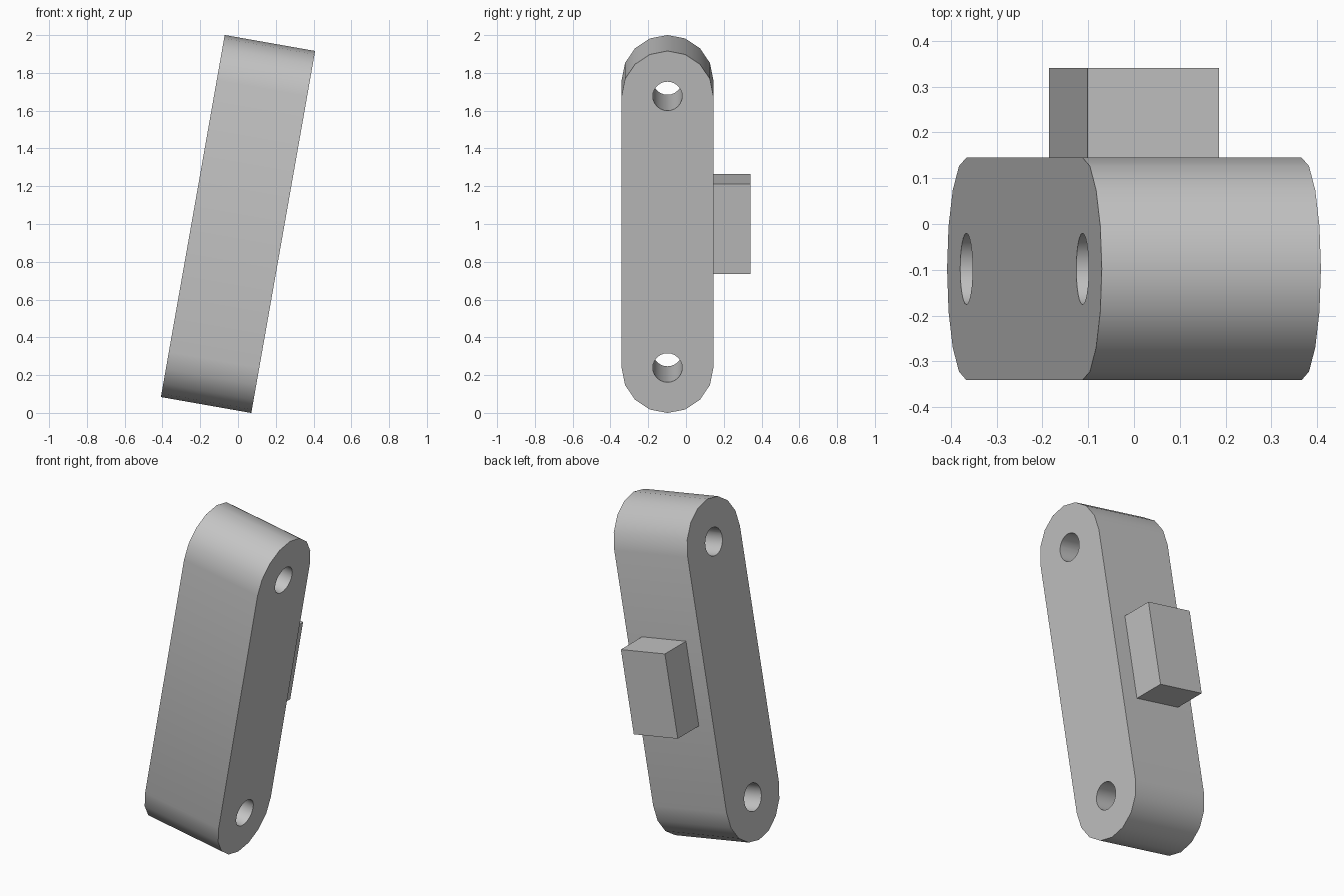
import bpy, bmesh
from math import radians, sin, cos, pi
from mathutils import Matrix

if "Cube" in bpy.data.objects:
    bpy.data.objects.remove(bpy.data.objects["Cube"], do_unlink=True)

RADIUS = 0.243          # half width of the link
REACH = 0.73            # distance of each pivot from the middle
LINK_Y = -0.098         # centre plane of the link
TILT = radians(10)

grey = bpy.data.materials.new("plain grey")
grey.use_nodes = True
grey.diffuse_color = (0.55, 0.55, 0.55, 1)
grey.node_tree.nodes["Principled BSDF"].inputs["Base Color"].default_value = (0.55, 0.55, 0.55, 1)


def finish(name, bm):
    """Turn a bmesh into an object leaning with the whole link."""
    bmesh.ops.recalc_face_normals(bm, faces=bm.faces)
    mesh = bpy.data.meshes.new(name)
    bm.to_mesh(mesh)
    bm.free()
    mesh.materials.append(grey)
    obj = bpy.data.objects.new(name, mesh)
    obj.location = (0, 0, 1)
    obj.rotation_euler = (0, TILT, 0)
    bpy.context.collection.objects.link(obj)
    return obj


# Link body: a stadium profile swept across the width
bm = bmesh.new()
outline = []
for end in (0, 1):
    for i in range(9):
        a = end * pi + i * pi / 8
        z = RADIUS * sin(a) + (REACH if end == 0 else -REACH)
        outline.append(bm.verts.new((-RADIUS, LINK_Y + RADIUS * cos(a), z)))
face = bm.faces.new(outline)
swept = bmesh.ops.extrude_face_region(bm, geom=[face])["geom"]
bmesh.ops.translate(bm, vec=(2 * RADIUS, 0, 0),
                    verts=[v for v in swept if isinstance(v, bmesh.types.BMVert)])
link = finish("link_body", bm)

# Pivot holes: one cutter with a cylinder at each end
bm = bmesh.new()
for z in (-REACH, REACH):
    bmesh.ops.create_cone(bm, cap_ends=True, segments=24, radius1=0.078, radius2=0.078, depth=1,
                          matrix=Matrix.Translation((0, LINK_Y, z)) @ Matrix.Rotation(pi / 2, 4, "Y"))
cutter = finish("pivot_hole_cutter", bm)
cutter.hide_render = True

bpy.ops.object.select_all(action="DESELECT")
link.select_set(True)
bpy.context.view_layer.objects.active = link
holes = link.modifiers.new("pivot holes", "BOOLEAN")
holes.operation = "DIFFERENCE"
holes.solver = "EXACT"
holes.object = cutter
bpy.ops.object.modifier_apply(modifier=holes.name)
bpy.data.objects.remove(cutter, do_unlink=True)
bpy.ops.object.shade_smooth_by_angle(angle=radians(30))

# Rectangular lug on the back
bm = bmesh.new()
front, back = LINK_Y + RADIUS, 0.341
bmesh.ops.create_cube(bm, size=1, matrix=Matrix.Translation((0, (front + back) / 2, 0))
                      @ Matrix.Diagonal((0.291, back - front, 0.484, 1)))
finish("back_lug", bm)
